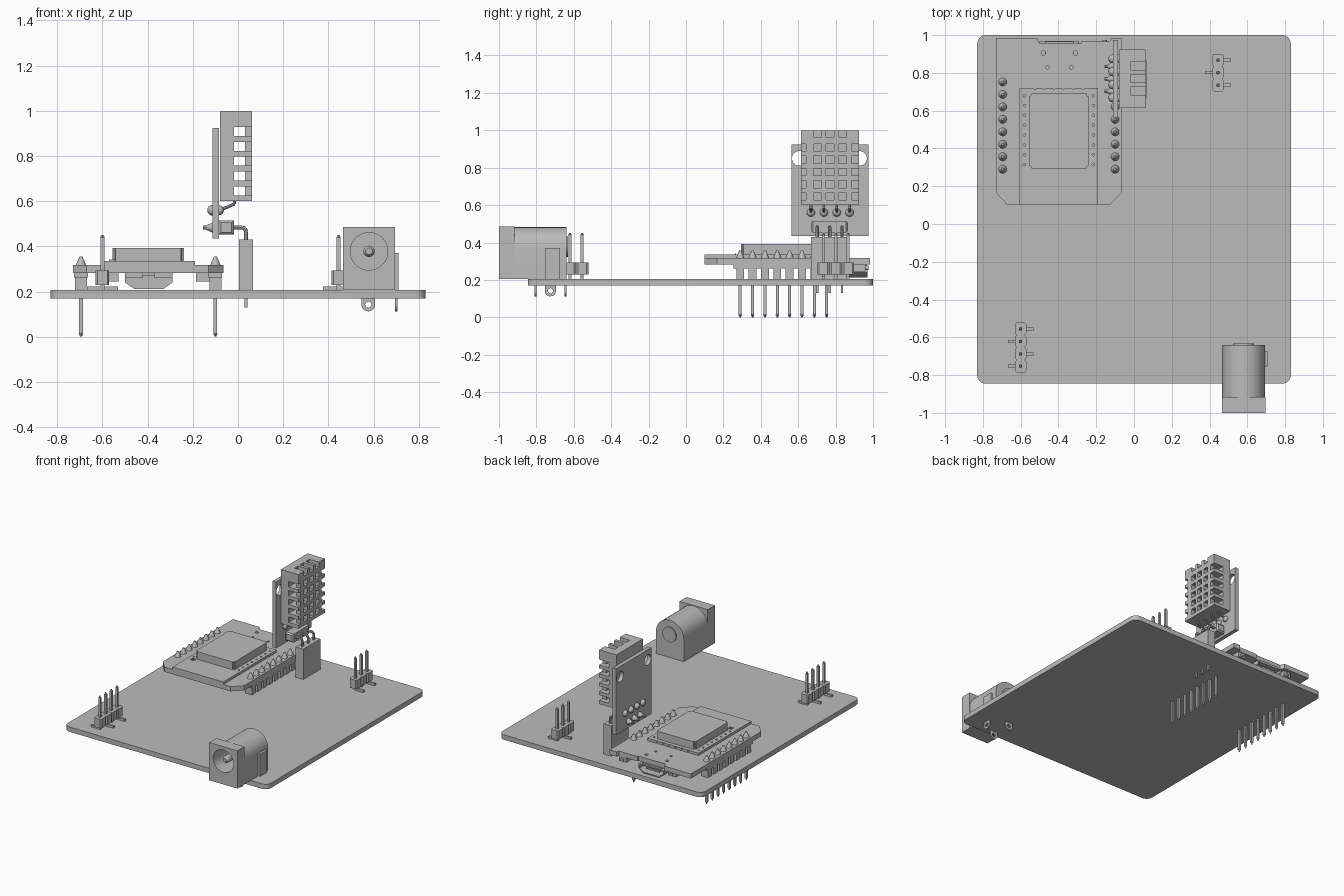
import bpy, bmesh, math
from mathutils import Vector, Matrix

cube = bpy.data.objects.get("Cube")
if cube:
    bpy.data.objects.remove(cube)

grey = bpy.data.materials.new("neutral grey")
grey.use_nodes = True
grey.diffuse_color = (0.5, 0.5, 0.5, 1)
grey.node_tree.nodes["Principled BSDF"].inputs["Base Color"].default_value = (0.5, 0.5, 0.5, 1)


def box(bm, x, y, z):
    size = [max(b - a, 0.001) for a, b in (x, y, z)]
    mid = [(a + b) / 2 for a, b in (x, y, z)]
    bmesh.ops.create_cube(bm, size=1, matrix=Matrix.Translation(mid) @ Matrix.Diagonal((*size, 1)))


def rod(bm, p, q, r, r2=None, n=12):
    p, q = Vector(p), Vector(q)
    turn = (q - p).to_track_quat('Z', 'Y').to_matrix().to_4x4()
    bmesh.ops.create_cone(bm, cap_ends=True, segments=n, radius1=r, radius2=r if r2 is None else r2,
                          depth=(q - p).length, matrix=Matrix.Translation((p + q) / 2) @ turn)


def ball(bm, p, r):
    bmesh.ops.create_uvsphere(bm, u_segments=12, v_segments=8, radius=r, matrix=Matrix.Translation(p))


def prism(bm, points, shift):
    """Extrude a flat outline along a vector."""
    face = bm.faces.new([bm.verts.new(p) for p in points])
    made = bmesh.ops.extrude_face_region(bm, geom=[face])["geom"]
    bmesh.ops.translate(bm, vec=shift, verts=[g for g in made if isinstance(g, bmesh.types.BMVert)])


def finish(name, bm, cutter=None, smooth=True):
    bmesh.ops.recalc_face_normals(bm, faces=bm.faces)
    mesh = bpy.data.meshes.new(name)
    bm.to_mesh(mesh)
    bm.free()
    mesh.materials.append(grey)
    obj = bpy.data.objects.new(name, mesh)
    bpy.context.collection.objects.link(obj)
    if cutter:
        tool = finish(name + "_cutter", cutter, smooth=False)
        mod = obj.modifiers.new("cut", 'BOOLEAN')
        mod.object, mod.operation, mod.solver, mod.use_self = tool, 'DIFFERENCE', 'EXACT', True
        bpy.context.view_layer.update()
        cut = bpy.data.meshes.new_from_object(obj.evaluated_get(bpy.context.evaluated_depsgraph_get()))
        obj.modifiers.clear()
        obj.data = cut
        bpy.data.objects.remove(tool)
    if smooth:
        bpy.ops.object.select_all(action='DESELECT')
        obj.select_set(True)
        bpy.context.view_layer.objects.active = obj
        bpy.ops.object.shade_smooth_by_angle(angle=math.radians(35))
    return obj


# Base circuit board with rounded corners
bm = bmesh.new()
box(bm, (-0.83, 0.83), (-0.845, 1.0), (0.17, 0.206))
corners = [e for e in bm.edges if abs(e.verts[0].co.z - e.verts[1].co.z) > 0.01]
bmesh.ops.bevel(bm, geom=corners, offset=0.045, segments=6, affect='EDGES', profile=0.5)
finish("base_board", bm)

# Controller board with clipped front corners and a socket notch
bm, cut = bmesh.new(), bmesh.new()
outline = [(-0.67, 0.1), (-0.13, 0.1), (-0.065, 0.165), (-0.065, 0.985), (-0.12, 0.985), (-0.13, 0.965),
           (-0.28, 0.965), (-0.28, 0.955), (-0.5, 0.955), (-0.515, 0.985), (-0.73, 0.985), (-0.73, 0.165)]
prism(bm, [(x, y, 0.283) for x, y in outline], (0, 0, 0.035))
for s in (-1, 1):
    rod(cut, (-0.395 + s * 0.085, 0.905, 0.2), (-0.395 + s * 0.085, 0.905, 0.4), 0.012)
    rod(cut, (-0.395 + s * 0.063, 0.828, 0.2), (-0.395 + s * 0.063, 0.828, 0.4), 0.009)
finish("controller_board", bm, cut)

# Radio module with scalloped edge and shield can
bm, cut = bmesh.new(), bmesh.new()
box(bm, (-0.605, -0.19), (0.1, 0.72), (0.318, 0.336))
for i in range(8):
    y = 0.315 + i * 0.052
    for x in (-0.58, -0.215):
        rod(cut, (x, y, 0.3), (x, y, 0.4), 0.007, n=8)
    if i < 6:
        rod(cut, (-0.525 + i * 0.051, 0.722, 0.3), (-0.525 + i * 0.051, 0.722, 0.4), 0.008, n=8)
finish("radio_module", bm, cut)
bm = bmesh.new()
box(bm, (-0.555, -0.24), (0.295, 0.69), (0.33, 0.393))
bmesh.ops.bevel(bm, geom=[e for e in bm.edges if e.calc_length() < 0.1], offset=0.012, segments=3, affect='EDGES')
finish("shield_can", bm)
bm = bmesh.new()
for y in (0.262, 0.28):
    box(bm, (-0.57, -0.545), (y, y + 0.006), (0.33, 0.342))
finish("antenna_marks", bm)

# Two comb headers with long pins
for name, x in (("left_header", -0.1), ("right_header", -0.695)):
    bm, pins = bmesh.new(), bmesh.new()
    box(bm, (x - 0.03, x + 0.03), (0.255, 0.785), (0.262, 0.283))
    for i in range(8):
        y = 0.29 + i * 0.066
        box(bm, (x - 0.026, x + 0.026), (y - 0.021, y + 0.021), (0.206, 0.265))
        box(pins, (x - 0.008, x + 0.008), (y - 0.008, y + 0.008), (0.015, 0.345))
        rod(pins, (x, y, 0.015), (x, y, 0.0), 0.01, 0.004, 4)
        rod(pins, (x, y, 0.318), (x, y, 0.333), 0.022, 0.016)
        rod(pins, (x, y, 0.333), (x, y, 0.356), 0.016, 0.006)
    finish(name, bm)
    finish(name + "_pins", pins)

# Small data socket and parts beneath the controller board
bm, cut = bmesh.new(), bmesh.new()
shell = [(-0.46, 0.212), (-0.33, 0.212), (-0.29, 0.24), (-0.29, 0.272), (-0.5, 0.272), (-0.5, 0.24)]
prism(bm, [(x, 0.86, z) for x, z in shell], (0, 0.11, 0))
prism(cut, [(-0.395 + (x + 0.395) * 0.9, 0.88, 0.244 + (z - 0.244) * 0.75) for x, z in shell], (0, 0.2, 0))
box(cut, (-0.425, -0.365), (0.85, 0.865), (0.23, 0.25))
finish("data_socket", bm, cut)
bm = bmesh.new()
box(bm, (-0.45, -0.34), (0.88, 0.955), (0.24, 0.25))
box(bm, (-0.47, -0.32), (0.87, 0.965), (0.268, 0.284))
for x in (-0.59, -0.185):
    box(bm, (x, x + 0.06), (0.89, 0.96), (0.245, 0.284))
    rod(bm, (x + 0.03, 0.96, 0.264), (x + 0.03, 0.975, 0.264), 0.012)
box(bm, (-0.5, -0.42), (0.5, 0.6), (0.26, 0.284))
box(bm, (-0.37, -0.29), (0.55, 0.63), (0.26, 0.284))
finish("underside_parts", bm)


# Surface mounted pin headers with alternating feet
def pin_header(name, x, ys, first):
    bm, pins = bmesh.new(), bmesh.new()
    for i, y in enumerate(ys):
        s = first * (-1) ** i
        prism(bm, [(x + 0.03 * a, y + 0.0325 * b, 0.228) for a, b in
                   ((-1, -0.7), (-0.75, -1), (0.75, -1), (1, -0.7), (1, 0.7), (0.75, 1), (-0.75, 1), (-1, 0.7))],
              (0, 0, 0.066))
        box(pins, (x - 0.008, x + 0.008), (y - 0.008, y + 0.008), (0.206, 0.44))
        rod(pins, (x, y, 0.44), (x, y, 0.45), 0.01, 0.005, 4)
        box(pins, sorted((x - s * 0.008, x + s * 0.068)), (y - 0.008, y + 0.008), (0.206, 0.222))
    finish(name, bm)
    finish(name + "_pins", pins)


pin_header("four_pin_header", -0.6, [-0.753 + i * 0.066 for i in range(4)], -1)
pin_header("three_pin_header", 0.445, [0.735 + i * 0.066 for i in range(3)], 1)

# Power jack: square collar, round-topped barrel, bore and centre pin
bm, cut = bmesh.new(), bmesh.new()
box(bm, (0.465, 0.695), (-1.0, -0.917), (0.206, 0.485))
rod(cut, (0.58, -1.1, 0.378), (0.58, -0.7, 0.378), 0.083, n=40)
arch = [(0.58 + 0.114 * math.cos(a), 0.368 + 0.114 * math.sin(a))
        for a in (math.pi * i / 20 for i in range(21))]
prism(bm, [(x, -0.917, z) for x, z in arch + [(0.466, 0.206), (0.694, 0.206)]], (0, 0.277, 0))
finish("power_jack", bm, cut)
bm = bmesh.new()
rod(bm, (0.58, -0.7, 0.378), (0.58, -0.97, 0.378), 0.025, n=20)
rod(bm, (0.58, -0.97, 0.378), (0.58, -0.985, 0.378), 0.025, 0.015, n=20)
rod(bm, (0.58, -0.645, 0.378), (0.58, -0.632, 0.378), 0.055, n=24)
finish("jack_contacts", bm)
bm, cut = bmesh.new(), bmesh.new()
for x, y, d in ((0.577, -0.805, (0, 1, 0)), (0.577, -0.645, (0, 1, 0)), (0.7, -0.725, (1, 0, 0))):
    mid, d = Vector((x, y, 0.142)), Vector(d) * 0.005
    side = Vector((abs(d.y), abs(d.x), 0)) * 6
    tab = [mid - side + Vector((0, 0, 0.07)), mid + side + Vector((0, 0, 0.07))]
    for i in range(11):
        a = -math.pi * i / 10
        tab.append(mid + side * math.cos(a) + Vector((0, 0, 0.03 * math.sin(a))))
    prism(bm, [p - d for p in tab], d * 2)
    rod(cut, mid - d * 2, mid + d * 2, 0.014)
finish("jack_solder_tabs", bm, cut)
bm = bmesh.new()
box(bm, (0.69, 0.71), (-0.755, -0.675), (0.206, 0.37))
finish("jack_side_contact", bm)

# Upright socket for the sensor with bent pins
rows = [0.702 + i * 0.066 for i in range(3)]
bm = bmesh.new()
box(bm, (0.004, 0.066), (0.668, 0.866), (0.206, 0.43))
finish("sensor_socket", bm)
bm = bmesh.new()
box(bm, (-0.085, -0.018), (0.668, 0.866), (0.452, 0.515))
bmesh.ops.bevel(bm, geom=[e for e in bm.edges if e.calc_length() < 0.1], offset=0.01, affect='EDGES')
finish("sensor_header", bm)
bm = bmesh.new()
for y in rows:
    path = [(-0.155, y, 0.483), (0.02, y, 0.483), (0.031, y, 0.478), (0.035, y, 0.466), (0.035, y, 0.42)]
    for p, q in zip(path, path[1:]):
        rod(bm, p, q, 0.009, n=8)
    rod(bm, (-0.11, y, 0.483), (-0.14, y, 0.483), 0.024, 0.01)
    box(bm, (0.028, 0.042), (y - 0.006, y + 0.006), (0.13, 0.21))
finish("sensor_header_pins", bm)

# Upright sensor board with two mounting holes
bm, cut = bmesh.new(), bmesh.new()
box(bm, (-0.112, -0.084), (0.565, 0.975), (0.435, 0.925))
for y in (0.606, 0.928):
    rod(cut, (-0.2, y, 0.85), (0, y, 0.85), 0.039, n=28)
finish("sensor_board", bm, cut)

# Vented sensor housing
bm, cut = bmesh.new(), bmesh.new()
box(bm, (-0.08, 0.062), (0.615, 0.925), (0.6, 1.0))
for i in range(5):
    z = (0.626 + i * 0.0655, 0.666 + i * 0.0655)
    box(cut, (-0.018, 0.03), (0.5, 1.1), z)
    for y in rows:
        box(cut, (-0.01, 0.1), (y - 0.012, y + 0.03), z)
    for y in ((0.55, 0.648), (0.892, 1.0)):
        box(cut, (-0.017, 0.11), y, z)
for y in rows:
    box(cut, (-0.018, 0.1), (y - 0.012, y + 0.03), (0.963, 1.1))
bmesh.ops.translate(cut, verts=cut.verts, vec=(0, -0.007, 0))
finish("sensor_housing", bm, cut)
bm = bmesh.new()
for i in range(4):
    y = 0.668 + i * 0.069
    path = [(-0.015, y, 0.61), (-0.015, y, 0.588), (-0.075, y, 0.562), (-0.135, y, 0.56)]
    for p, q in zip(path, path[1:]):
        rod(bm, p, q, 0.007, n=8)
    ball(bm, (-0.084, y, 0.56), 0.022)
    ball(bm, (-0.112, y, 0.56), 0.024)
finish("sensor_leads", bm)
